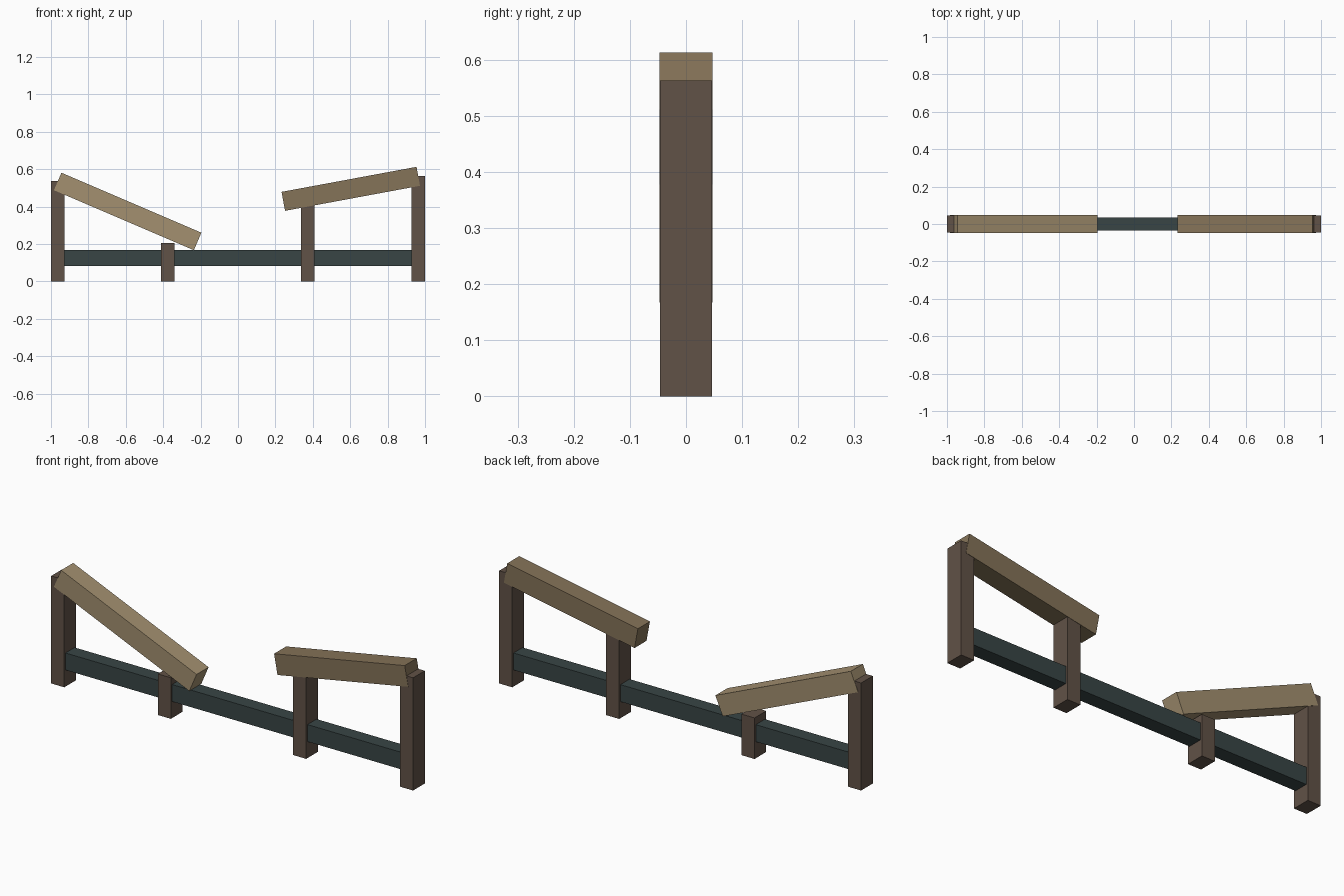
import bpy
from math import radians

default = bpy.data.objects.get("Cube")
if default:
    bpy.data.objects.remove(default, do_unlink=True)


def material(name, srgb):
    """Flat material from an 8-bit display colour, stored as linear."""
    color = [((c / 255 + 0.055) / 1.055) ** 2.4 for c in srgb] + [1.0]
    mat = bpy.data.materials.new(name)
    mat.use_nodes = True
    mat.diffuse_color = color
    bsdf = mat.node_tree.nodes["Principled BSDF"]
    bsdf.inputs["Base Color"].default_value = color
    bsdf.inputs["Roughness"].default_value = 0.9
    return mat


def box(name, size, center, mat, tilt=0.0):
    """Box of a given size, tilted in degrees about the y axis."""
    bpy.ops.mesh.primitive_cube_add(size=1, location=center)
    obj = bpy.context.object
    obj.name = name
    obj.scale = size
    obj.rotation_euler.y = radians(tilt)
    obj.data.materials.append(mat)
    return obj


post_wood = material("dark brown wood", (97, 82, 71))
pale_wood = material("pale tan wood", (163, 144, 112))
tan_wood = material("tan wood", (133, 115, 88))
rail_paint = material("dark slate green", (56, 69, 69))

# Upright posts standing on the ground
for name, x, height in (
    ("right_outer_post", -0.964, 0.537),
    ("right_inner_post", -0.375, 0.205),
    ("left_inner_post", 0.373, 0.408),
    ("left_outer_post", 0.964, 0.563),
):
    box(name, (0.072, 0.092, height), (x, 0, height / 2), post_wood)

# Low rail joining all the posts
box("ground_rail", (1.9, 0.072, 0.085), (0, 0, 0.125), rail_paint)

# Tilted beams resting on the posts
box("right_sloping_beam", (0.814, 0.095, 0.102), (-0.59, 0, 0.374), pale_wood, 23.2)
box("left_sloping_beam", (0.734, 0.095, 0.103), (0.603, 0, 0.495), tan_wood, -10.5)
